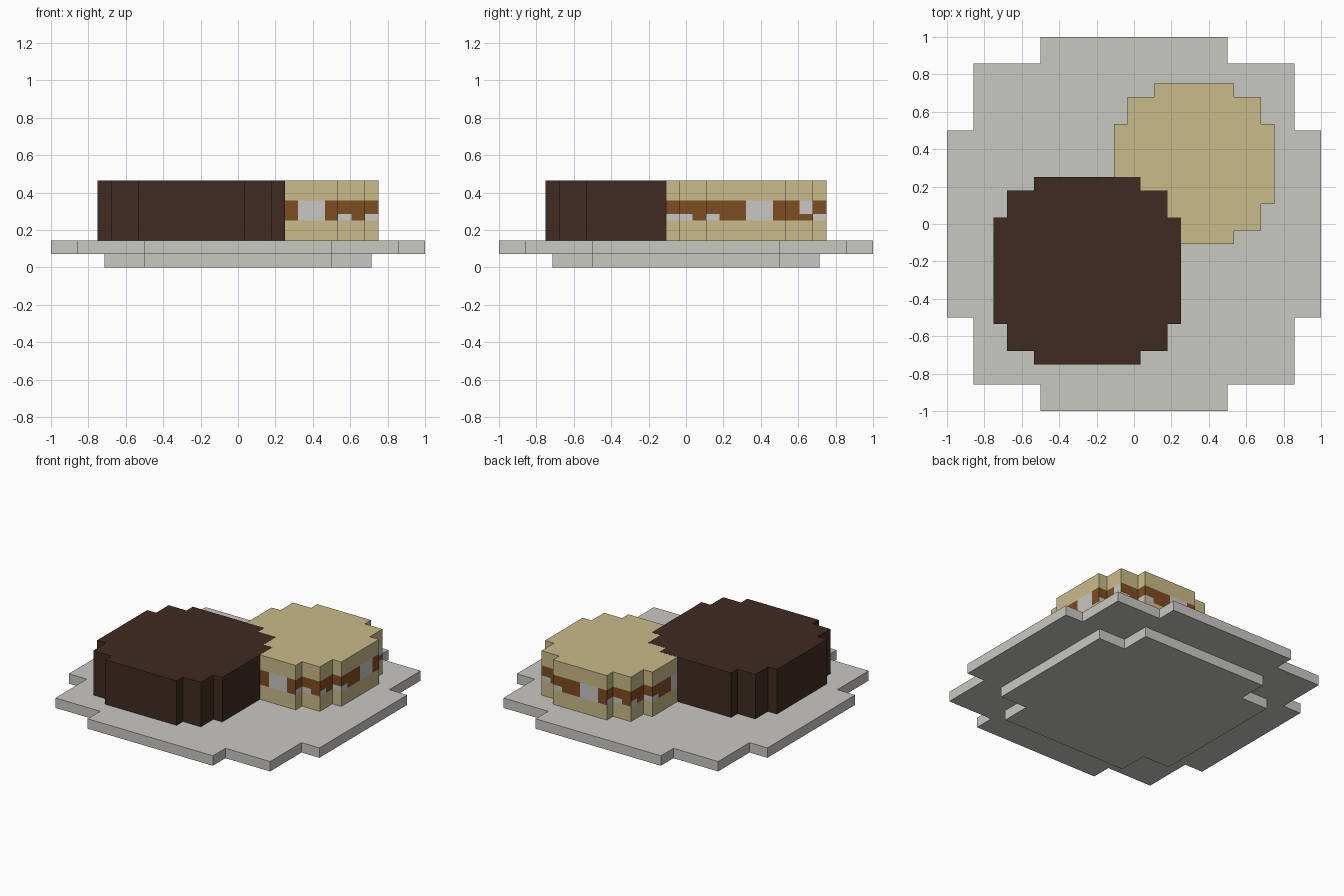
import bpy
import bmesh

U = 1 / 14  # one grid step of the blocky style

cube = bpy.data.objects.get("Cube")
if cube:
    bpy.data.objects.remove(cube, do_unlink=True)


def make_material(name, rgb):
    lin = [((c / 255 + 0.055) / 1.055) ** 2.4 for c in rgb]
    mat = bpy.data.materials.new(name)
    mat.use_nodes = True
    mat.diffuse_color = (*lin, 1)
    mat.node_tree.nodes["Principled BSDF"].inputs["Base Color"].default_value = (*lin, 1)
    return mat


plate_grey = make_material("plate grey", (201, 200, 194))
dark_chocolate = make_material("dark chocolate", (64, 43, 34))
biscuit_cream = make_material("biscuit cream", (201, 187, 136))
chocolate_filling = make_material("chocolate filling", (128, 77, 34))
marshmallow = make_material("marshmallow white", (200, 199, 198))


def add_object(name, bm, mats):
    mesh = bpy.data.meshes.new(name)
    bm.to_mesh(mesh)
    bm.free()
    for mat in mats:
        mesh.materials.append(mat)
    obj = bpy.data.objects.new(name, mesh)
    bpy.context.collection.objects.link(obj)
    return obj


def turn(x, y, quarter):
    for _ in range(quarter):
        x, y = -y, x
    return x, y


def stepped_disc(name, steps, centre, z0, z1, mat):
    """Pixel-style round slab; steps are the outer corners of one quadrant."""
    corner = [steps[0]]
    for (_, y0), (x1, y1) in zip(steps, steps[1:]):
        corner += [(x1, y0), (x1, y1)]
    bm = bmesh.new()
    ring = []
    for q in range(4):
        for p in corner:
            x, y = turn(*p, q)
            ring.append(bm.verts.new(((x + centre) * U, (y + centre) * U, z0 * U)))
    base = bm.faces.new(ring)
    top = bmesh.ops.extrude_face_region(bm, geom=[base])["geom"]
    verts = [v for v in top if isinstance(v, bmesh.types.BMVert)]
    bmesh.ops.translate(bm, verts=verts, vec=(0, 0, (z1 - z0) * U))
    bmesh.ops.recalc_face_normals(bm, faces=bm.faces)
    return add_object(name, bm, [mat])


# Plate: narrow foot and wide rim
stepped_disc("plate_foot", [(10, 7), (7, 10)], 0, 0, 1, plate_grey)
stepped_disc("plate_rim", [(14, 7), (12, 12), (7, 14)], 0, 1, 2, plate_grey)

# Chocolate-coated biscuit
stepped_disc("coated_biscuit", [(7, 4), (6, 6), (4, 7)], -3.5, 2, 6.5, dark_chocolate)

# Plain sandwich biscuit, its top a hair lower where the two overlap
sandwich = [(6, 3), (5, 5), (3, 6)]
stepped_disc("lower_biscuit", sandwich, 4.5, 2, 3.5, biscuit_cream)
stepped_disc("upper_biscuit", sandwich, 4.5, 5, 6.49, biscuit_cream)

# Filling: one letter per wall square along a side
# b = chocolate, w = marshmallow, l / u = marshmallow in lower / upper row only
patterns = ["llblbbwwblbl", "llblbbwwbbul"]
depths = [3, 5, 5, 6, 6, 6, 6, 6, 6, 5, 5, 3]
bm = bmesh.new()
for side in range(4):
    for i, (kind, depth) in enumerate(zip(patterns[side % 2], depths)):
        (ax, ay), (bx, by) = (turn(i + k - 6, -depth, side) for k in (0, 1))
        for z0, z1, pale in ((3.5, 4, "wl"), (4, 5, "wu")):
            quad = [(ax, ay, z0), (bx, by, z0), (bx, by, z1), (ax, ay, z1)]
            face = bm.faces.new([bm.verts.new(((x + 4.5) * U, (y + 4.5) * U, z * U))
                                 for x, y, z in quad])
            face.material_index = int(kind in pale)
bmesh.ops.remove_doubles(bm, verts=bm.verts, dist=0.0001)
add_object("sandwich_filling", bm, [chocolate_filling, marshmallow])
